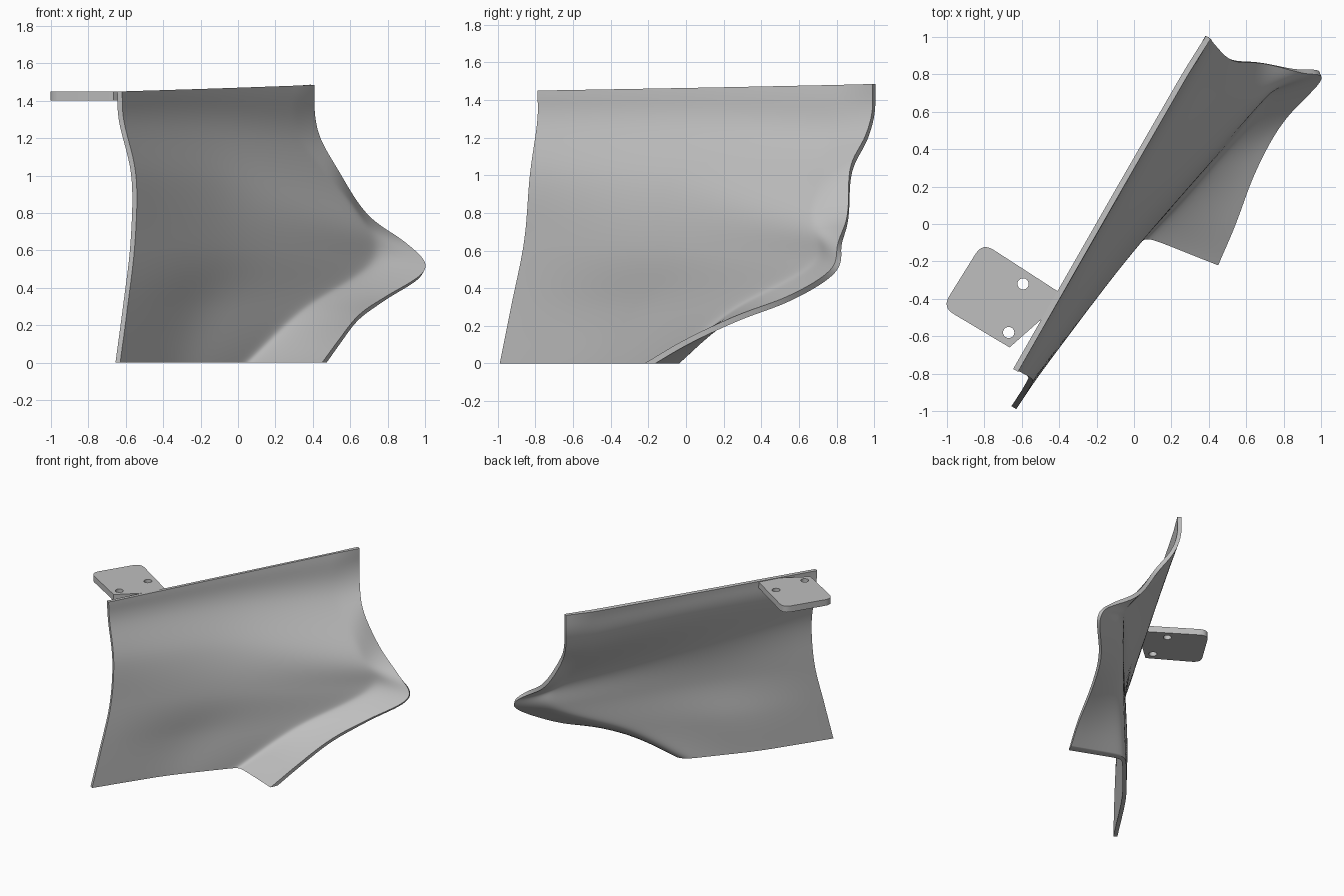
import bpy
import bmesh
import math
from mathutils import Vector

cube = bpy.data.objects.get("Cube")
if cube:
    bpy.data.objects.remove(cube)

steel = bpy.data.materials.new("plain grey steel")
steel.use_nodes = True
grey = (0.52, 0.52, 0.52, 1)
steel.diffuse_color = grey
steel.node_tree.nodes["Principled BSDF"].inputs["Base Color"].default_value = grey


def add_object(name, data):
    obj = bpy.data.objects.new(name, data)
    bpy.context.collection.objects.link(obj)
    data.materials.append(steel)
    return obj


def to_mesh(obj):
    """Apply the modifiers or curve fill."""
    bpy.ops.object.select_all(action="DESELECT")
    obj.select_set(True)
    bpy.context.view_layer.objects.active = obj
    bpy.ops.object.convert(target="MESH")


def spline_point(points, t):
    """Point at t (0 to 1) on a smooth curve through the given points."""
    pts = [Vector(p) for p in points]
    pts = [2 * pts[0] - pts[1]] + pts + [2 * pts[-1] - pts[-2]]
    f = t * (len(points) - 1)
    i = min(int(f), len(points) - 2)
    f -= i
    a, b, c, d = pts[i:i + 4]
    return b + f / 2 * (c - a + f * (2 * a - 5 * b + 4 * c - d + f * (3 * (b - c) + d - a)))


# Guide curves of the curved blade, each running from the ground to the top
near_edge = [(-.63, -.99, 0), (-.59, -.93, .3), (-.55, -.86, .65),
             (-.545, -.83, 1), (-.61, -.79, 1.29), (-.62, -.79, 1.45)]
middle = [(-.31, -.5, 0), (-.2, -.35, .3), (-.02, -.16, .62),
          (-.04, -.09, .95), (-.13, .02, 1.27), (-.13, .07, 1.465)]
fold = [(.06, -.065, 0), (.35, .25, .28), (.72, .69, .54),
        (.65, .67, .79), (.34, .76, 1.18), (.29, .8, 1.48)]
wing_edge = [(.45, -.22, 0), (.545, 0, .13), (.65, .28, .26), (.8, .55, .36),
             (1.01, .775, .5), (.9, .805, .64), (.69, .86, .79), (.53, .87, 1.04),
             (.44, .95, 1.2), (.41, .99, 1.34), (.41, .99, 1.485)]
guides = [near_edge, middle, fold, wing_edge]

# Blade: sheet lofted across the guides, with a tight bend at the fold
stations = [0, .5, 1, 1.4, 1.8, 1.96, 2.06, 2.4, 3]
rows = 30
below_ground = .03
verts = []
for r in range(rows + 1):
    t = r / rows * (1 + below_ground) - below_ground
    rail = [spline_point(g, t) for g in guides]
    for s in stations:
        k = min(int(s), len(rail) - 2)
        verts.append(rail[k].lerp(rail[k + 1], s - k))
n = len(stations)
faces = [(r * n + c, r * n + c + 1, (r + 1) * n + c + 1, (r + 1) * n + c)
         for r in range(rows) for c in range(n - 1)]
mesh = bpy.data.meshes.new("curved_blade")
mesh.from_pydata(verts, [], faces)
blade = add_object("curved_blade", mesh)
smooth = blade.modifiers.new("smooth", "SUBSURF")
smooth.levels = smooth.render_levels = 2
smooth.boundary_smooth = "PRESERVE_CORNERS"
shell = blade.modifiers.new("thickness", "SOLIDIFY")
shell.thickness = 0.03
shell.offset = -1
to_mesh(blade)

# Trim the blade flat at the ground and close the cut
bm = bmesh.new()
bm.from_mesh(blade.data)
bmesh.ops.bisect_plane(bm, geom=bm.verts[:] + bm.edges[:] + bm.faces[:],
                       plane_co=(0, 0, 0), plane_no=(0, 0, 1), clear_inner=True)
bmesh.ops.holes_fill(bm, edges=[e for e in bm.edges if e.is_boundary], sides=0)
bm.to_mesh(blade.data)
bm.free()
bpy.ops.object.shade_smooth_by_angle(angle=math.radians(40))


# Mounting tab: flat outline with rounded outer corners and two bolt holes
def rounded(before, corner, after, radius, steps=6):
    p, q, w = Vector(before), Vector(corner), Vector(after)
    a = q + (p - q).normalized() * radius
    b = q + (w - q).normalized() * radius
    return [a.lerp(q, i / steps).lerp(q.lerp(b, i / steps), i / steps)
            for i in range(steps + 1)]


def circle(x, y, radius, sides=24):
    return [(x + radius * math.cos(math.tau * i / sides),
             y + radius * math.sin(math.tau * i / sides)) for i in range(sides)]


foot, notch, root = (-.665, -.66), (-.49, -.505), (-.4, -.365)
back, outer = (-.81, -.1), (-1.025, -.445)
outline = [foot, notch, root, *rounded(root, back, outer, .07),
           *rounded(back, outer, foot, .07)]

tab_curve = bpy.data.curves.new("mounting_tab", "CURVE")
tab_curve.dimensions = "2D"
tab_curve.fill_mode = "BOTH"
tab_curve.extrude = 0.025
for loop in (outline, circle(-.593, -.32, .03), circle(-.67, -.58, .03)):
    spline = tab_curve.splines.new("POLY")
    spline.points.add(len(loop) - 1)
    for point, (x, y) in zip(spline.points, loop):
        point.co = (x, y, 0, 1)
    spline.use_cyclic_u = True
tab = add_object("mounting_tab", tab_curve)
tab.location.z = 1.425
to_mesh(tab)
bpy.ops.object.shade_smooth_by_angle(angle=math.radians(40))
